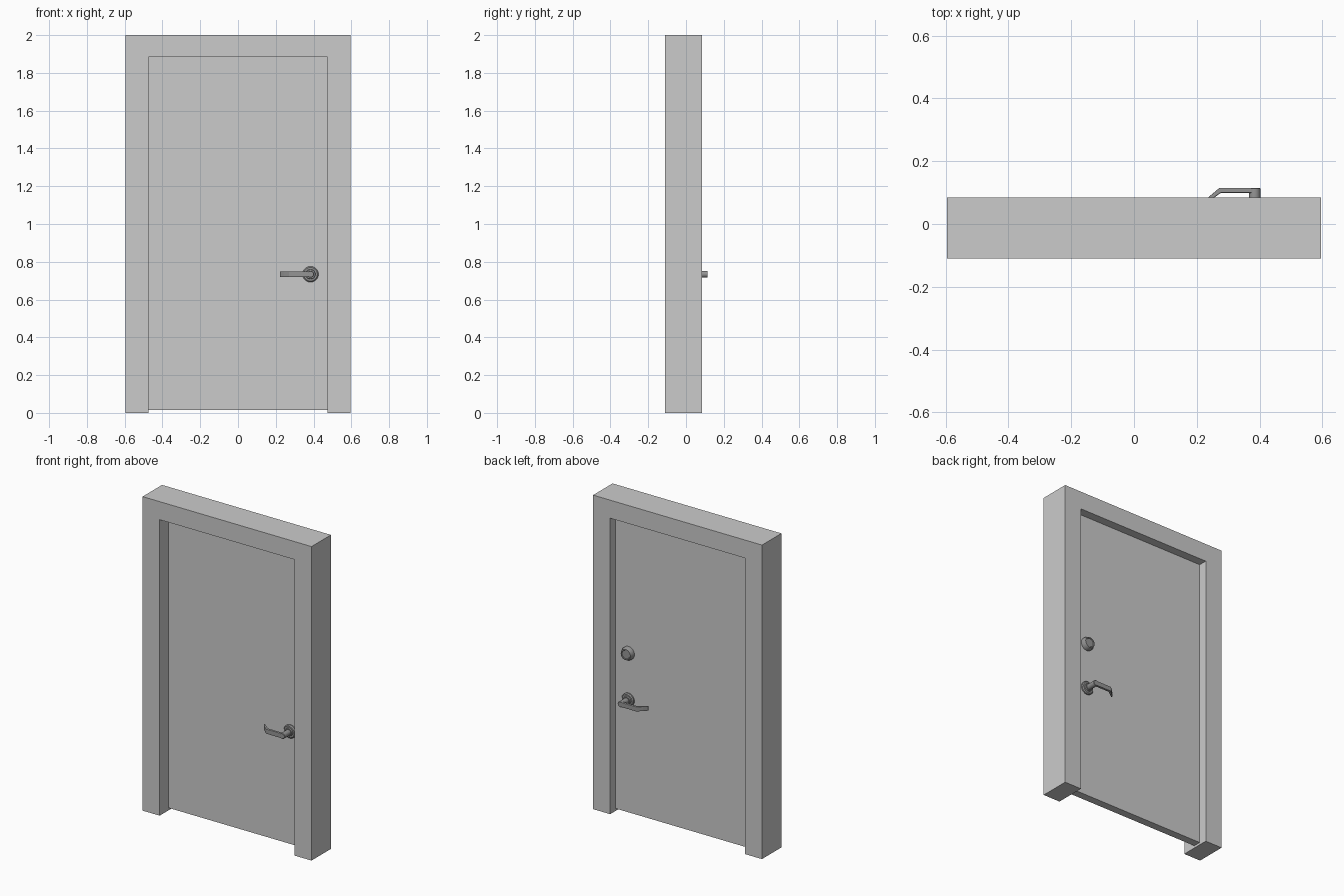
import bpy, bmesh
from math import sin, cos, pi, radians

if "Cube" in bpy.data.objects:
    bpy.data.objects.remove(bpy.data.objects["Cube"])

MID = 0.005       # y of the leaf's centre plane
HALF = 0.025      # half leaf thickness
HX, HZ = 0.384, 0.734   # handle axis

metal = bpy.data.materials.new("dark_metal")
metal.diffuse_color = (0.3, 0.3, 0.3, 1)
metal.use_nodes = True
metal.node_tree.nodes["Principled BSDF"].inputs["Base Color"].default_value = metal.diffuse_color


def finish(bm, name, mat=None, smooth=False):
    bmesh.ops.recalc_face_normals(bm, faces=bm.faces)
    me = bpy.data.meshes.new(name)
    bm.to_mesh(me)
    bm.free()
    ob = bpy.data.objects.new(name, me)
    bpy.context.collection.objects.link(ob)
    if mat:
        me.materials.append(mat)
    if smooth:
        bpy.ops.object.select_all(action='DESELECT')
        ob.select_set(True)
        bpy.context.view_layer.objects.active = ob
        bpy.ops.object.shade_smooth_by_angle(angle=radians(30))
    return ob


def prism(name, pts, offset, mat=None, bevel=0):
    """Extrude a closed 3D outline by an offset vector."""
    bm = bmesh.new()
    face = bm.faces.new([bm.verts.new(p) for p in pts])
    ext = bmesh.ops.extrude_face_region(bm, geom=[face])
    bmesh.ops.translate(bm, vec=offset,
                        verts=[v for v in ext['geom'] if isinstance(v, bmesh.types.BMVert)])
    ob = finish(bm, name, mat)
    if bevel:
        mod = ob.modifiers.new("bevel", 'BEVEL')
        mod.width, mod.segments = bevel, 2
    return ob


def turned(name, profile, x, z, side, n=32):
    """Lathe (radius, height) pairs around the y axis, standing on a leaf face."""
    bm = bmesh.new()
    rings = []
    for r, h in profile:
        y = MID + side * (HALF + h)
        rings.append([bm.verts.new((x + r * cos(2 * pi * i / n), y, z + r * sin(2 * pi * i / n)))
                      for i in range(n)])
    for a, b in zip(rings, rings[1:]):
        for i in range(n):
            j = (i + 1) % n
            bm.faces.new((a[i], a[j], b[j], b[i]))
    bm.faces.new(rings[0])
    bm.faces.new(rings[-1])
    return finish(bm, name, metal, True)


# Door frame: one U-shaped outline, open at the floor
outline = [(-0.595, 0), (-0.475, 0), (-0.475, 1.885), (0.475, 1.885),
           (0.475, 0), (0.595, 0), (0.595, 2), (-0.595, 2)]
prism("door_frame", [(x, -0.11, z) for x, z in outline], (0, 0.195, 0))

# Door leaf, recessed and slightly off the floor
leaf = [(-0.475, 0.015), (0.475, 0.015), (0.475, 1.885), (-0.475, 1.885)]
prism("door_leaf", [(x, MID - HALF, z) for x, z in leaf], (0, 2 * HALF, 0))

# Lever handles on both faces: rose, hub and lever bent back to the door
lever = [(HX, 0.085), (0.272, 0.085), (0.24, 0.058), (0.222, 0.038),
         (0.222, 0.028), (0.25, 0.05), (0.276, 0.069), (HX, 0.069)]
for label, side in (("front", -1), ("back", 1)):
    turned(label + "_rose", [(0.042, -0.002), (0.042, 0.008), (0.036, 0.014),
                             (0.026, 0.014), (0.024, 0.022), (0.018, 0.022)], HX, HZ, side)
    turned(label + "_hub", [(0.018, 0.01), (0.018, 0.083), (0.016, 0.085)], HX, HZ, side)
    prism(label + "_lever",
          [(x, MID + side * (HALF + h), HZ - 0.015) for x, h in lever],
          (0, 0, 0.03), metal, 0.003)

# Deadbolt on the back face
turned("deadbolt", [(0.042, -0.002), (0.042, 0.01), (0.034, 0.03), (0.028, 0.03),
                    (0.026, 0.027)], HX, 1.03, 1)
